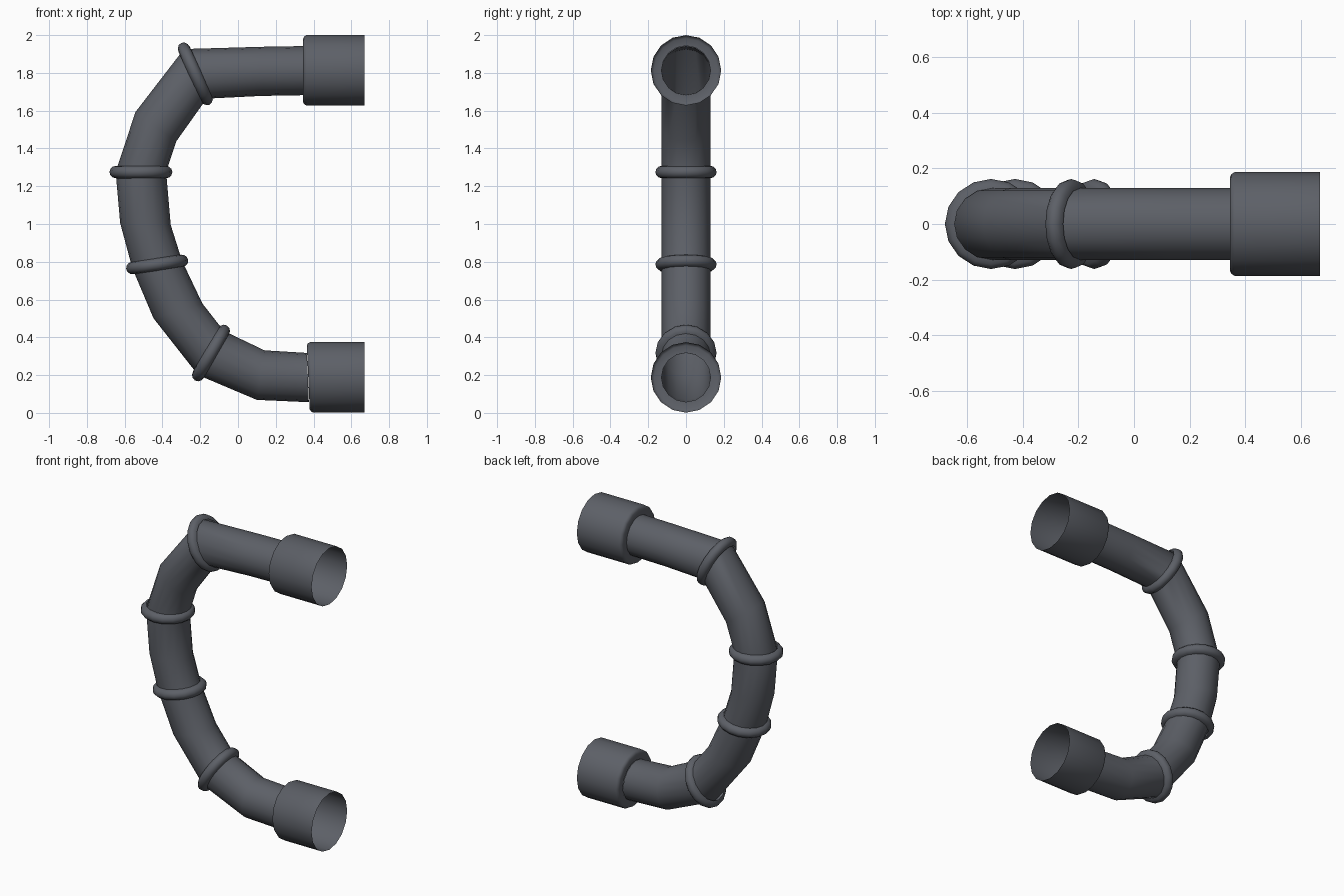
import bpy, math
from mathutils import Vector

if "Cube" in bpy.data.objects:
    bpy.data.objects.remove(bpy.data.objects["Cube"])

SIDES = 16
R = 0.13

dark = bpy.data.materials.new("dark_grey")
dark.diffuse_color = (0.108, 0.116, 0.135, 1)
dark.use_nodes = True
dark.node_tree.nodes["Principled BSDF"].inputs["Base Color"].default_value = dark.diffuse_color


def loft(name, sections, sides=SIDES, angle=40):
    """Skin rings; each section is (centre, in-plane axis, radius in plane, radius along y)."""
    verts, faces = [], []
    for c, axis, ra, ry in sections:
        for k in range(sides):
            a = 2 * math.pi * k / sides
            verts.append(c + axis * (ra * math.cos(a)) + Vector((0, ry * math.sin(a), 0)))
    for i in range(len(sections) - 1):
        for k in range(sides):
            m = (k + 1) % sides
            a, b = i * sides, (i + 1) * sides
            faces.append((a + m, a + k, b + k, b + m))   # normals point outwards
    mesh = bpy.data.meshes.new(name)
    mesh.from_pydata([tuple(v) for v in verts], [], faces)
    mesh.materials.append(dark)
    obj = bpy.data.objects.new(name, mesh)
    bpy.context.collection.objects.link(obj)
    bpy.ops.object.select_all(action='DESELECT')
    obj.select_set(True)
    bpy.context.view_layer.objects.active = obj
    bpy.ops.object.shade_smooth_by_angle(angle=math.radians(angle))
    return obj


# Pipe centre line, bottom end to top end: x, z and the slant (dx, dz) of each cut
path = [
    (0.37, 0.187, -0.01, 0.26), (0.12, 0.20, 0.04, 0.26), (-0.143, 0.317, 0.16, 0.275),
    (-0.318, 0.54, -0.25, -0.075), (-0.428, 0.786, -0.31, -0.045), (-0.49, 1.00, -0.26, 0.01),
    (-0.514, 1.275, -0.31, 0.0), (-0.435, 1.515, -0.21, 0.15), (-0.226, 1.795, -0.13, 0.285),
    (0.12, 1.808, 0, 0.26), (0.35, 1.812, 0, 0.26)]
pts = [Vector((x, 0, z)) for x, z, _, _ in path]

# Frame at every path point: centre, tangent, in-plane axis, stretch of the slanted cut
frames = []
for i, p in enumerate(pts):
    ax = Vector((path[i][2], 0, path[i][3])).normalized()
    t = Vector((ax.z, 0, -ax.x))
    near = [(b - a).normalized() for a, b in zip(pts[max(i - 1, 0):i + 1], pts[max(i - 1, 0) + 1:i + 2])]
    if t.dot(near[0]) < 0:      # keep axis and tangent facing along the path
        t, ax = -t, -ax
    frames.append((p, t, ax, len(near) / sum(abs(t.dot(d)) for d in near)))

# Bent pipe
loft("pipe", [(p, ax, R * s, R) for p, t, ax, s in frames])

# Half-round collars at the joints
for i, label in ((2, "lower"), (4, "lower_middle"), (6, "upper_middle"), (8, "upper")):
    p, t, ax, s = frames[i]
    sections = []
    for k in range(7):
        a = math.pi * (k / 6 - 0.5)
        r = R - 0.002 + 0.034 * math.cos(a)
        sections.append((p + t * (0.033 * math.sin(a)), ax, r * s, r))
    loft(label + "_collar", sections, angle=60)

# Open-ended sockets: shoulder, bevelled rim, cylinder
for label, x, z, lean in (("lower", 0.372, 0.188, 0.045), ("upper", 0.345, 1.8135, 0.0)):
    ax = Vector((-math.sin(lean), 0, math.cos(lean)))
    sections = [(Vector((x + dx, 0, z)), ax, r, r)
                for dx, r in ((0, R), (0, 0.169), (0.006, 0.18), (0.017, 0.1865))]
    sections.append((Vector((0.67, 0, z)), Vector((0, 0, 1)), 0.1865, 0.1865))
    loft(label + "_socket", sections)
